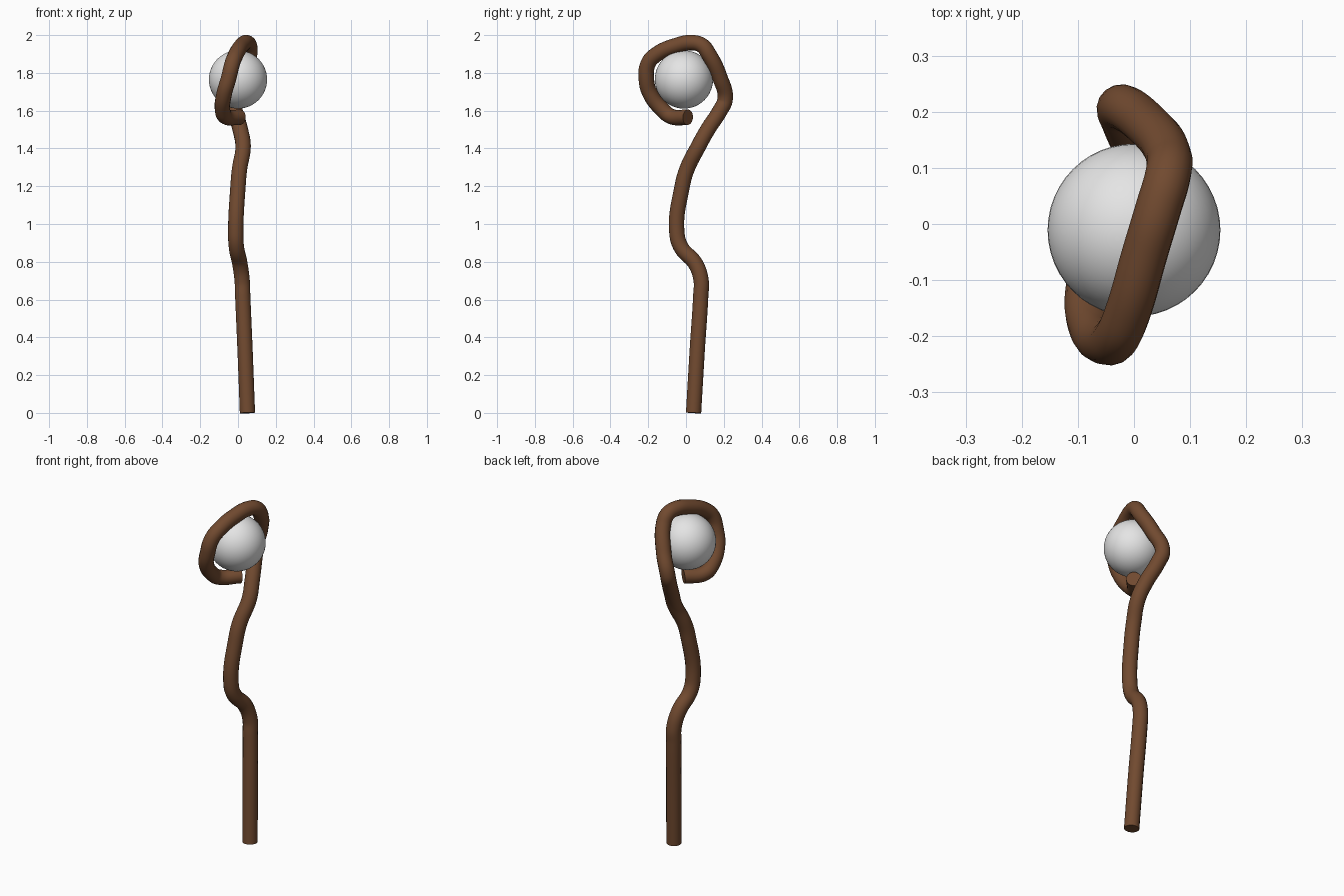
import bpy

if "Cube" in bpy.data.objects:
    bpy.data.objects.remove(bpy.data.objects["Cube"])


def flat_material(name, rgb):
    mat = bpy.data.materials.new(name)
    mat.diffuse_color = (*rgb, 1)
    mat.use_nodes = True
    mat.node_tree.nodes["Principled BSDF"].inputs["Base Color"].default_value = mat.diffuse_color
    return mat


wood = flat_material("brown wood", (0.165, 0.068, 0.029))
pearl = flat_material("pale grey", (0.78, 0.78, 0.78))

# Staff: crooked shaft whose top curls round the orb
path = [
    (0.05, 0.04, 0.0), (0.037, 0.06, 0.34), (0.025, 0.078, 0.62),
    (0.022, 0.08, 0.70), (0.01, 0.05, 0.79), (-0.008, -0.025, 0.875),
    (-0.012, -0.048, 0.95), (0.0, -0.02, 1.2), (0.008, 0.005, 1.29),
    (0.027, 0.065, 1.41), (0.012, 0.115, 1.50), (-0.016, 0.18, 1.60),
    (-0.025, 0.207, 1.66), (0.02, 0.18, 1.775), (0.062, 0.12, 1.90),
    (0.06, 0.085, 1.945), (0.044, 0.03, 1.96), (0.02, -0.05, 1.945),
    (-0.012, -0.16, 1.895), (-0.03, -0.2, 1.85), (-0.05, -0.21, 1.77),
    (-0.073, -0.19, 1.69), (-0.082, -0.125, 1.605), (-0.068, -0.08, 1.57),
    (0.01, 0.01, 1.565),
]
curve = bpy.data.curves.new("staff", "CURVE")
curve.dimensions = "3D"
curve.bevel_depth = 0.041
curve.bevel_resolution = 6
curve.use_fill_caps = True
curve.resolution_u = 8
spline = curve.splines.new("BEZIER")
spline.bezier_points.add(len(path) - 1)
for point, co in zip(spline.bezier_points, path):
    point.co = co
    point.handle_left_type = point.handle_right_type = "AUTO"
curve.materials.append(wood)
staff = bpy.data.objects.new("staff", curve)
bpy.context.collection.objects.link(staff)
bpy.context.view_layer.objects.active = staff
staff.select_set(True)
bpy.ops.object.convert(target="MESH")
bpy.ops.object.shade_smooth_by_angle()

# Orb held inside the curl
bpy.ops.mesh.primitive_uv_sphere_add(segments=48, ring_count=24, radius=0.154,
                                     location=(0, -0.011, 1.765))
orb = bpy.context.object
orb.name = "orb"
orb.data.materials.append(pearl)
bpy.ops.object.shade_smooth_by_angle()
